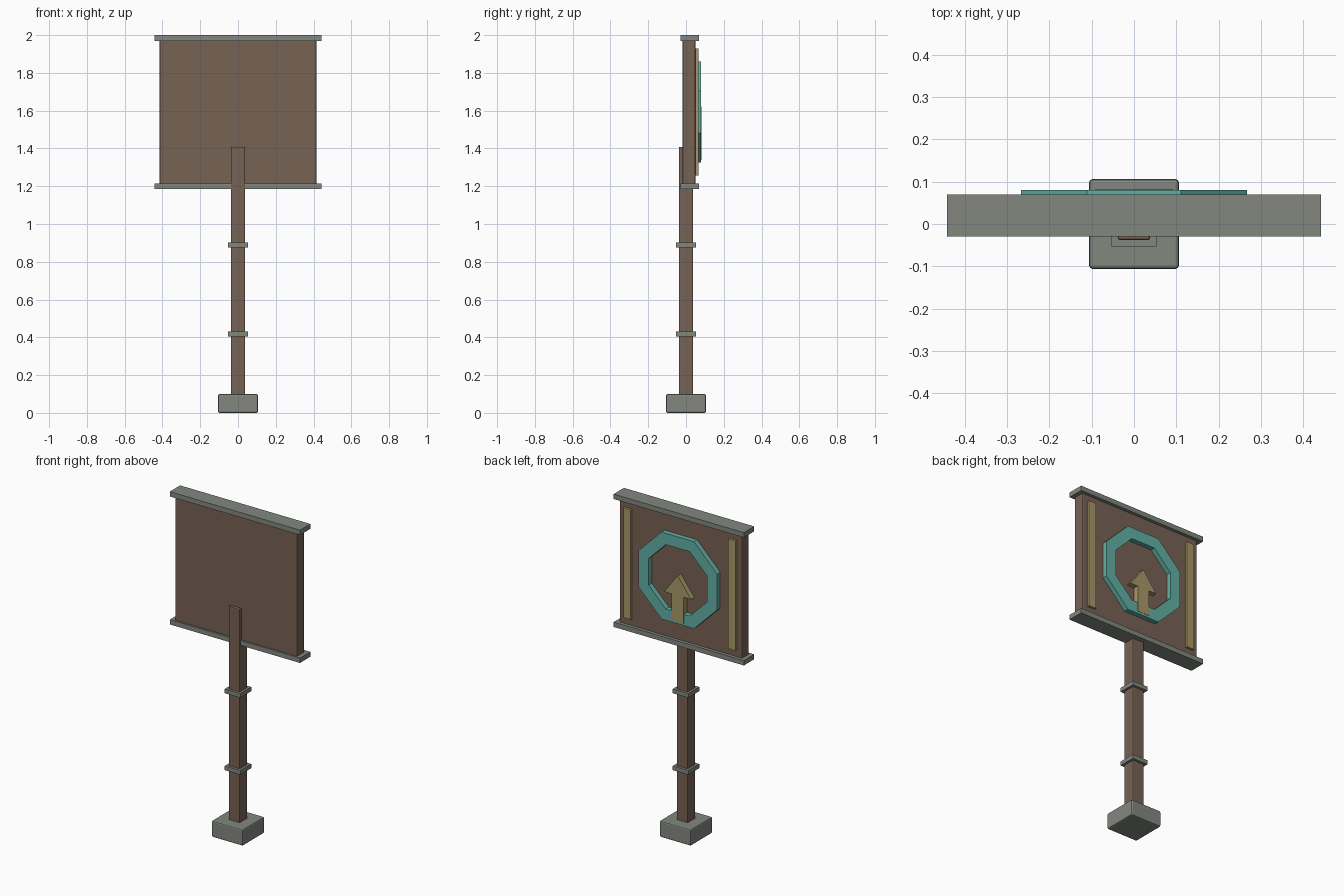
import bpy, bmesh, math

if "Cube" in bpy.data.objects:
    bpy.data.objects.remove(bpy.data.objects["Cube"])


def material(name, rgb):
    m = bpy.data.materials.new(name)
    lin = [((c / 255 + 0.055) / 1.055) ** 2.4 for c in rgb]
    m.diffuse_color = (*lin, 1)
    m.use_nodes = True
    m.node_tree.nodes["Principled BSDF"].inputs["Base Color"].default_value = m.diffuse_color
    return m


BROWN = material("brown wood", (119, 98, 84))
GREY = material("grey metal", (130, 135, 127))
TEAL = material("teal paint", (98, 176, 165))
TAN = material("tan paint", (168, 153, 105))


def finish(name, bm, mat):
    bmesh.ops.recalc_face_normals(bm, faces=bm.faces[:])
    me = bpy.data.meshes.new(name)
    bm.to_mesh(me)
    bm.free()
    me.materials.append(mat)
    ob = bpy.data.objects.new(name, me)
    bpy.context.collection.objects.link(ob)
    return ob


def box(name, lo, hi, mat, bevel=0):
    bm = bmesh.new()
    bmesh.ops.create_cube(bm, size=1)
    for v in bm.verts:
        v.co = [lo[i] + (v.co[i] + 0.5) * (hi[i] - lo[i]) for i in range(3)]
    if bevel:
        bmesh.ops.bevel(bm, geom=bm.edges[:], offset=bevel, segments=2,
                        profile=0.5, affect='EDGES')
    return finish(name, bm, mat)


def square(name, half, z0, z1, mat, bevel=0):
    return box(name, (-half, -half, z0), (half, half, z1), mat, bevel)


def thicken(bm, faces, depth):
    # extrude flat faces in the xz plane towards the back (+y)
    new = bmesh.ops.extrude_face_region(bm, geom=faces)["geom"]
    verts = [g for g in new if isinstance(g, bmesh.types.BMVert)]
    bmesh.ops.translate(bm, verts=verts, vec=(0, depth, 0))


# base, post and collars
square("base_block", 0.106, 0, 0.1, GREY, 0.008)
square("post", 0.038, 0.09, 1.408, BROWN, 0.005)
for i, z in enumerate((0.404, 0.876)):
    square(f"post_collar_{i + 1}", 0.053, z, z + 0.026, GREY)

# board with top and bottom rails
box("board", (-0.416, -0.019, 1.2), (0.416, 0.05, 1.98), BROWN, 0.007)
for name, z in (("bottom_rail", 1.185), ("top_rail", 1.97)):
    box(name, (-0.442, -0.03, z), (0.442, 0.07, z + 0.03), GREY)

# tan strips on the back of the board
for side, x in (("left", -0.355), ("right", 0.355)):
    box(f"{side}_strip", (x - 0.025, 0.045, 1.257), (x + 0.025, 0.065, 1.93), TAN)

# octagonal ring
bm = bmesh.new()
loops = []
for apothem in (0.267, 0.197):
    r = apothem / math.cos(math.pi / 8)
    loops.append([bm.verts.new((r * math.cos((k + 0.5) * math.pi / 4), 0.045,
                                1.593 + r * math.sin((k + 0.5) * math.pi / 4)))
                  for k in range(8)])
outer, inner = loops
faces = [bm.faces.new((outer[k], outer[(k + 1) % 8], inner[(k + 1) % 8], inner[k]))
         for k in range(8)]
thicken(bm, faces, 0.035)
finish("octagon_ring", bm, TEAL)

# upward arrow
half = [(0.041, 1.34), (0.041, 1.5), (0.092, 1.5)]
outline = half + [(0, 1.622)] + [(-x, z) for x, z in reversed(half)]
bm = bmesh.new()
face = bm.faces.new([bm.verts.new((x, 0.045, z)) for x, z in outline])
thicken(bm, [face], 0.0365)
finish("arrow", bm, TAN)
